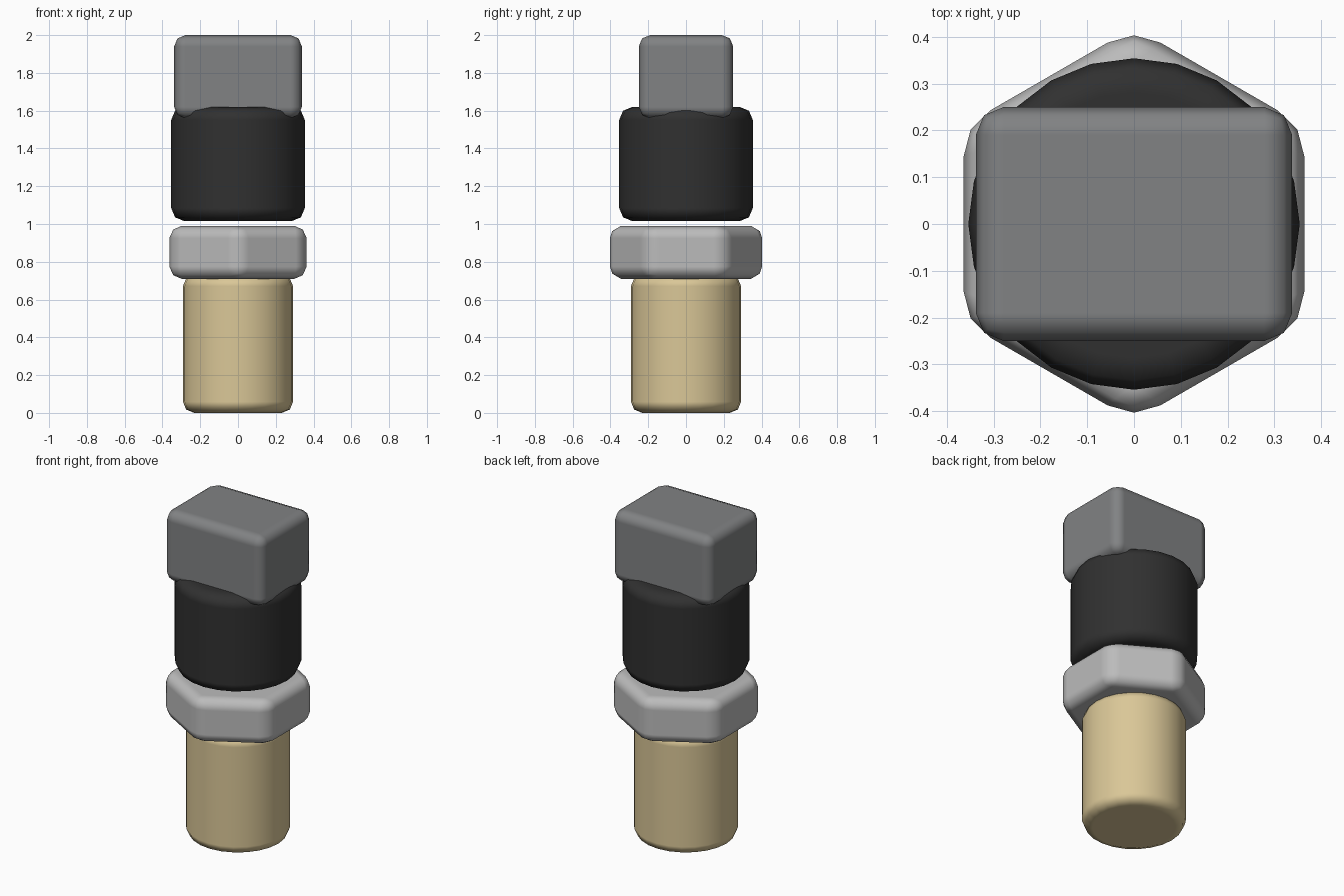
import bpy
import math

cube = bpy.data.objects.get("Cube")
if cube:
    bpy.data.objects.remove(cube, do_unlink=True)


def material(name, colour):
    mat = bpy.data.materials.new(name)
    mat.use_nodes = True
    mat.diffuse_color = (*colour, 1)
    mat.node_tree.nodes["Principled BSDF"].inputs["Base Color"].default_value = (*colour, 1)
    return mat


def finish(obj, name, mat, bevel):
    """Name, colour, smooth and round the edges of a part."""
    obj.name = name
    obj.data.materials.append(mat)
    bpy.ops.object.transform_apply(location=False, rotation=True, scale=True)
    obj.data.shade_smooth()
    mod = obj.modifiers.new("rounded_edges", "BEVEL")
    mod.width = bevel
    mod.segments = 2
    mod.limit_method = "ANGLE"
    mod.angle_limit = math.radians(30)
    mod.harden_normals = True
    return obj


def prism(name, sides, radius, bottom, top, mat, bevel):
    """Upright prism with one corner on the y axis."""
    bpy.ops.mesh.primitive_cylinder_add(
        vertices=sides, radius=radius, depth=top - bottom,
        location=(0, 0, (bottom + top) / 2))
    return finish(bpy.context.object, name, mat, bevel)


brass = material("brass", (0.70, 0.57, 0.31))
steel = material("light_steel", (0.50, 0.50, 0.50))
rubber = material("black_rubber", (0.03, 0.03, 0.03))
grey = material("dark_grey", (0.22, 0.225, 0.23))

# Stem, hex nut and floating collar
prism("brass_stem", 24, 0.292, 0.0, 0.73, brass, 0.06)
prism("hex_nut", 6, 0.42, 0.71, 0.99, steel, 0.065)
prism("black_collar", 24, 0.354, 1.015, 1.62, rubber, 0.07)

# Rectangular head sunk into the collar
bpy.ops.mesh.primitive_cube_add(size=1, location=(0, 0, 1.78))
head = bpy.context.object
head.scale = (0.676, 0.50, 0.44)
finish(head, "head_block", grey, 0.06)
